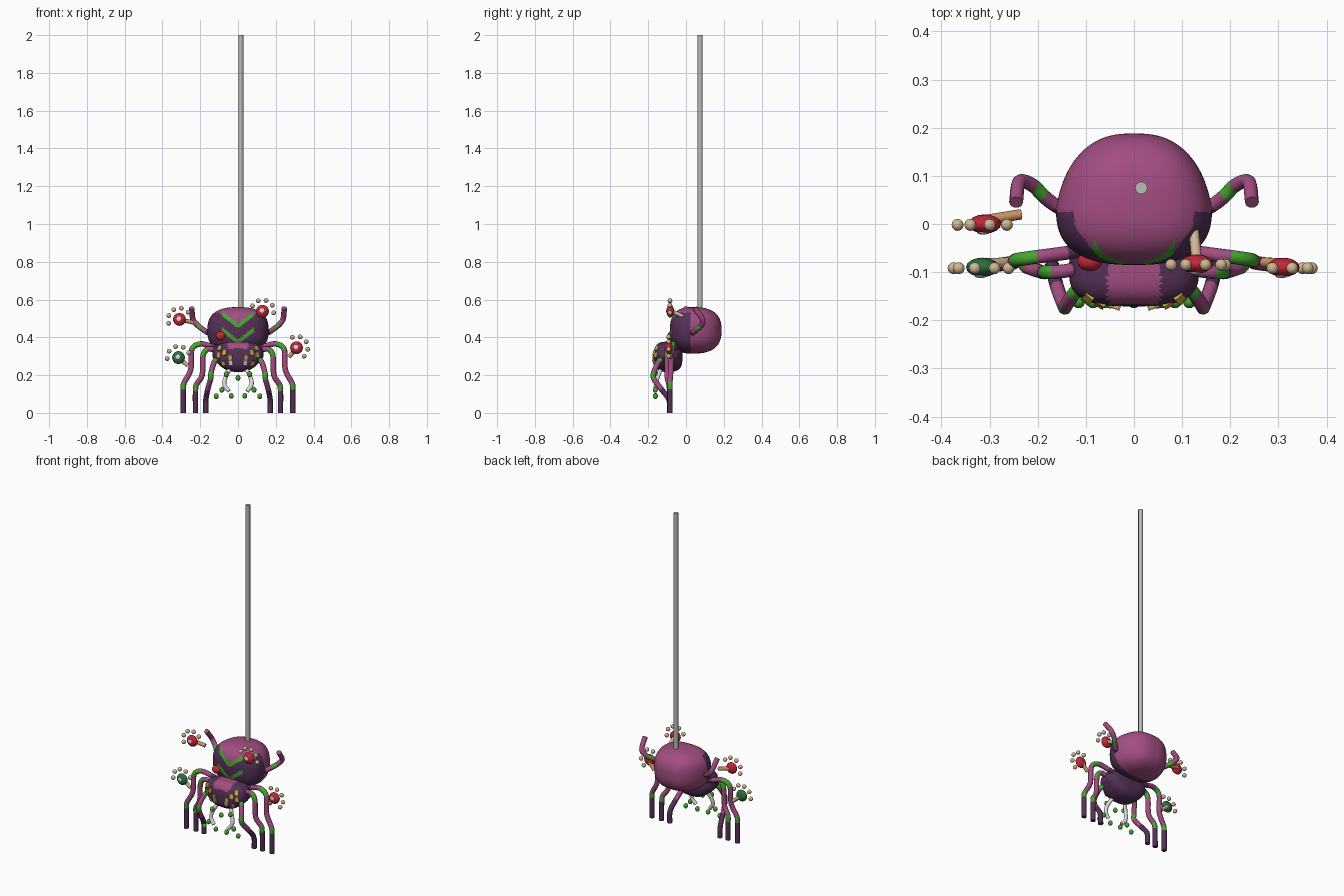
import bpy, bmesh, math
from mathutils import Vector
from mathutils.bvhtree import BVHTree

if "Cube" in bpy.data.objects:
    bpy.data.objects.remove(bpy.data.objects["Cube"])

COLOURS = {
    "pink": (0.36, 0.075, 0.22), "dark_purple": (0.09, 0.03, 0.095),
    "bright_green": (0.06, 0.38, 0.03), "grey": (0.5, 0.5, 0.5),
    "red": (0.55, 0.02, 0.04), "deep_green": (0.025, 0.16, 0.05),
    "beige": (0.62, 0.48, 0.3), "yellow": (0.62, 0.43, 0.06),
    "white": (0.75, 0.75, 0.75), "tan": (0.6, 0.3, 0.13),
}
MATS = {}
for name, rgb in COLOURS.items():
    m = bpy.data.materials.new(name)
    m.use_nodes = True
    m.diffuse_color = (*rgb, 1)
    m.node_tree.nodes["Principled BSDF"].inputs["Base Color"].default_value = (*rgb, 1)
    MATS[name] = m


def finish(name, bm, mats, angle=50):
    """Turn a bmesh into a smooth-shaded object."""
    bmesh.ops.recalc_face_normals(bm, faces=bm.faces)
    me = bpy.data.meshes.new(name)
    bm.to_mesh(me)
    bm.free()
    ob = bpy.data.objects.new(name, me)
    bpy.context.collection.objects.link(ob)
    for m in mats:
        me.materials.append(MATS[m])
    bpy.ops.object.select_all(action='DESELECT')
    ob.select_set(True)
    bpy.context.view_layer.objects.active = ob
    bpy.ops.object.shade_smooth_by_angle(angle=math.radians(angle))
    return ob


def blob(name, shape, power, segs, rings, mats, rule):
    """Rounded-box body; shape maps a unit point, rule picks the colour."""
    bm = bmesh.new()
    bmesh.ops.create_uvsphere(bm, u_segments=segs, v_segments=rings, radius=1)
    for v in bm.verts:
        k = sum(abs(c) ** power for c in v.co) ** (1 / power)
        v.co = shape(v.co / k)
    for f in bm.faces:
        f.material_index = rule(f.calc_center_median())
    tree = BVHTree.FromBMesh(bm)
    finish(name, bm, mats)
    return tree


def tube(name, pts, colours, r, sides=10, steps=5):
    """Smooth tube through pts, with one colour per span."""
    p = [Vector(q) for q in pts]
    ext = [2 * p[0] - p[1]] + p + [2 * p[-1] - p[-2]]
    path = []
    for i in range(len(p) - 1):
        a, b, c, d = ext[i:i + 4]
        for s in range(steps):
            t = s / steps
            path.append(0.5 * (2 * b + (c - a) * t + (2 * a - 5 * b + 4 * c - d) * t * t
                               + (3 * b - a - 3 * c + d) * t ** 3))
    path.append(p[-1])
    mats = sorted(set(colours))
    bm = bmesh.new()
    rings = []
    side = (path[1] - path[0]).orthogonal()
    for i, q in enumerate(path):
        tan = (path[min(i + 1, len(path) - 1)] - path[max(i - 1, 0)]).normalized()
        side = (side - tan * side.dot(tan)).normalized()
        up = tan.cross(side)
        rings.append([bm.verts.new(q + r * (side * math.cos(a) + up * math.sin(a)))
                      for a in (math.tau * k / sides for k in range(sides))])
    for i in range(len(rings) - 1):
        for k in range(sides):
            n = (k + 1) % sides
            f = bm.faces.new((rings[i][k], rings[i][n], rings[i + 1][n], rings[i + 1][k]))
            f.material_index = mats.index(colours[i // steps])
    bm.faces.new(rings[0]).material_index = mats.index(colours[0])
    bm.faces.new(rings[-1]).material_index = mats.index(colours[-1])
    return finish(name, bm, mats)


def ball(name, loc, size, mat, segs=16):
    bm = bmesh.new()
    bmesh.ops.create_uvsphere(bm, u_segments=segs, v_segments=segs // 2 + 2, radius=1)
    for v in bm.verts:
        v.co = Vector(loc) + Vector(a * b for a, b in zip(v.co, size))
    return finish(name, bm, [mat])


# Abdomen: rounded body with a dark front and two green chevrons
def abdomen_shape(u):
    depth = 0.155 if u.y > 0 else 0.118
    width = 0.162 - 0.03 * max(0, u.y)
    return Vector((u.x * width, 0.033 + u.y * depth, 0.437 + u.z * 0.123))


def abdomen_rule(c):
    ax = abs(c.x)
    if c.y < 0.01 and ax < 0.085:
        for tip in (0.46, 0.375):
            if abs(c.z - tip - 0.78 * ax) < 0.013:
                return 2
    return 1 if c.y < 0.025 and c.z < 0.45 + 0.8 * min(ax, 0.1) else 0


blob("abdomen", abdomen_shape, 2.6, 160, 110,
     ["pink", "dark_purple", "bright_green"], abdomen_rule)


# Head: narrower at the chin, with a pink patch on the brow
def head_shape(u):
    taper = 1 - 0.4 * max(0, -u.z)
    return Vector((u.x * 0.135 * taper, -0.095 + u.y * 0.076, 0.297 + u.z * 0.08))


head = blob("head", head_shape, 3, 64, 40, ["dark_purple", "pink"],
            lambda c: int(abs(c.x) < 0.055 and c.z > 0.34))

# Face marks: thin plates laid on the head
marks = [(0.095, 0.342, "yellow"), (0.07, 0.318, "yellow"), (0.1, 0.305, "yellow"),
         (0.04, 0.292, "yellow"), (0.037, 0.268, "white"), (0.075, 0.262, "yellow")]
for s in (-1, 1):
    for i, (x, z, mat) in enumerate(marks):
        hit, nor, _, _ = head.ray_cast(Vector((s * x, -1, z)), Vector((0, 1, 0)))
        if hit:
            bm = bmesh.new()
            bmesh.ops.create_cube(bm, size=1)
            rot = nor.to_track_quat('Z', 'Y').to_matrix()
            for v in bm.verts:
                v.co = hit + rot @ Vector((v.co.x * 0.02, v.co.y * 0.026, v.co.z * 0.009))
            finish(f"face_mark_{i}_{'left' if s > 0 else 'right'}", bm, [mat], 20)

# Legs, fangs and drops, mirrored left and right
P, D, G = "pink", "dark_purple", "bright_green"
LEGS = {
    "outer_leg": ([(0.08, -0.05, 0.33), (0.14, -0.06, 0.352), (0.2, -0.068, 0.365),
                   (0.245, -0.075, 0.335), (0.25, -0.08, 0.23), (0.285, -0.085, 0.16),
                   (0.29, -0.085, 0.125), (0.29, -0.085, 0)], [D, P, G, P, P, G, D]),
    "middle_leg": ([(0.08, -0.08, 0.31), (0.13, -0.095, 0.335), (0.165, -0.1, 0.335),
                    (0.185, -0.1, 0.3), (0.19, -0.1, 0.2), (0.22, -0.09, 0.15),
                    (0.225, -0.087, 0.115), (0.225, -0.085, 0)], [D, P, G, P, P, G, D]),
    "front_leg": ([(0.08, -0.11, 0.27), (0.105, -0.125, 0.285), (0.125, -0.145, 0.27),
                   (0.142, -0.17, 0.215), (0.145, -0.17, 0.18), (0.16, -0.13, 0.125),
                   (0.17, -0.09, 0.07), (0.17, -0.085, 0)], [D, G, P, G, P, D, D]),
    "raised_leg": ([(0.12, 0.015, 0.41), (0.165, 0.04, 0.428), (0.19, 0.06, 0.445),
                    (0.21, 0.08, 0.46), (0.238, 0.088, 0.495), (0.245, 0.045, 0.555)],
                   [D, P, G, P, P]),
}
DROPS = [(0.062, 0.205), (0.115, 0.088), (0.036, 0.09), (0.085, 0.122)]
for s, tag in ((1, "left"), (-1, "right")):
    for name, (pts, cols) in LEGS.items():
        tube(f"{name}_{tag}", [(s * x, y, z) for x, y, z in pts], cols, 0.0145)
    fang = [(0.04, -0.13, 0.24), (0.065, -0.15, 0.19), (0.072, -0.158, 0.15), (0.048, -0.165, 0.115)]
    tube(f"fang_{tag}", [(s * x, y, z) for x, y, z in fang], ["white"] * 3, 0.011)
    for i, (x, z) in enumerate(DROPS):
        ball(f"drop_{i}_{tag}", (s * x, -0.162, z), (0.013, 0.013, 0.015), G)
ball("drop_middle", (0, -0.162, 0.185), (0.013, 0.013, 0.015), G)

# Small hands: palm, centre dot, five fingertips and a wrist
HANDS = [
    ("upper_right", (-0.31, 0, 0.495), 40, (-0.235, 0.02, 0.478), "red", "tan"),
    ("upper_left", (0.13, -0.083, 0.538), -8, (0.12, 0.03, 0.49), "red", "beige"),
    ("lower_left", (0.31, -0.09, 0.345), -48, (0.27, -0.08, 0.295), "red", "tan"),
    ("lower_right", (-0.315, -0.09, 0.293), 25, (-0.265, -0.08, 0.25), "deep_green", "beige"),
]
for tag, c, start, wrist, palm, skin in HANDS:
    c = Vector(c)
    ball(f"palm_{tag}", c, (0.034, 0.02, 0.034), palm)
    ball(f"palm_dot_{tag}", c + Vector((-0.003, -0.018, 0.003)), (0.013, 0.004, 0.013), "white")
    tube(f"wrist_{tag}", [c + Vector((0, 0.008, 0)), wrist], [skin], 0.011)
    for i in range(5):
        a = math.radians(start + 40 * i)
        tip = c + Vector((math.cos(a), -0.03, math.sin(a))) * 0.06
        ball(f"fingertip_{tag}_{i}", tip, (0.0125,) * 3, "beige", 12)

# Red boss on the abdomen, and the hanging thread
ball("red_boss", (-0.092, -0.078, 0.408), (0.026, 0.02, 0.024), "red")
tube("thread", [(0.015, 0.075, 0.53), (0.015, 0.075, 2)], ["grey"], 0.0135, sides=8, steps=1)
